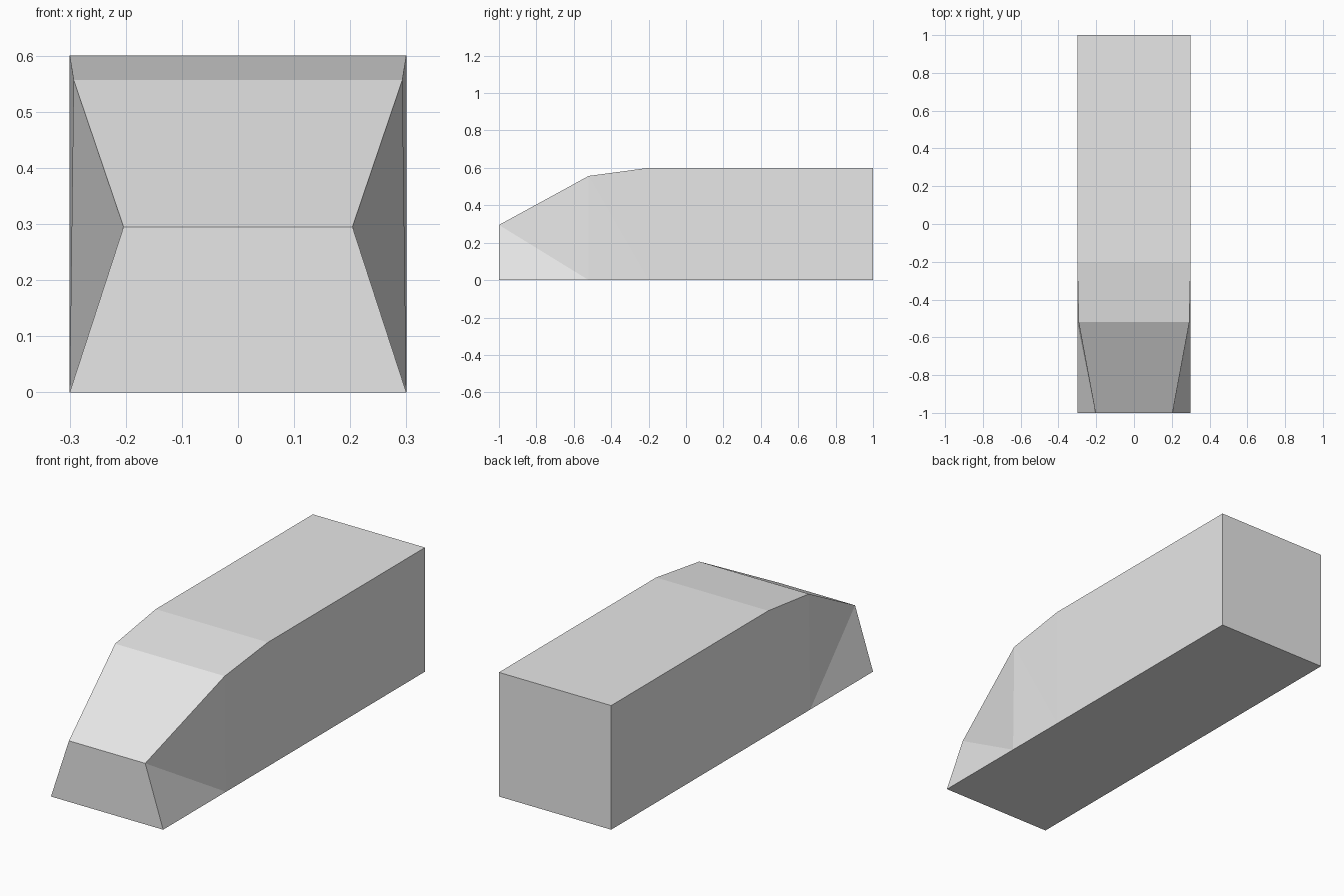
import bpy
import bmesh

if "Cube" in bpy.data.objects:
    bpy.data.objects.remove(bpy.data.objects["Cube"])

# Plain grey paint
grey = bpy.data.materials.new("light grey")
grey.diffuse_color = (0.8, 0.8, 0.8, 1)
grey.use_nodes = True
grey.node_tree.nodes["Principled BSDF"].inputs["Base Color"].default_value = grey.diffuse_color

# Cross-sections from nose to tail: y, top height, top half width
FLOOR_HALF = 0.3
stations = [(-1.0, 0.295, 0.204), (-0.52, 0.557, 0.293),
            (-0.2, 0.6, 0.3), (1.0, 0.6, 0.3)]

bm = bmesh.new()
# Each ring: left floor, right floor, right top, left top
rings = [[bm.verts.new(p) for p in ((-FLOOR_HALF, y, 0), (FLOOR_HALF, y, 0),
                                    (w, y, z), (-w, y, z))]
         for y, z, w in stations]

# Nose and tail caps
bm.faces.new(rings[0])
bm.faces.new(rings[-1][::-1])

for a, b in zip(rings, rings[1:]):
    # Floor and roof panels
    bm.faces.new((a[0], b[0], b[1], a[1]))
    bm.faces.new((a[2], b[2], b[3], a[3]))
    # Side panels, folded from the front top to the rear floor corner
    for low, top in ((1, 2), (0, 3)):
        bm.faces.new((a[low], b[low], a[top]))
        bm.faces.new((b[low], b[top], a[top]))

bmesh.ops.recalc_face_normals(bm, faces=bm.faces)
mesh = bpy.data.meshes.new("body")
bm.to_mesh(mesh)
bm.free()
mesh.materials.append(grey)

# Faceted body
body = bpy.data.objects.new("body", mesh)
bpy.context.collection.objects.link(body)
